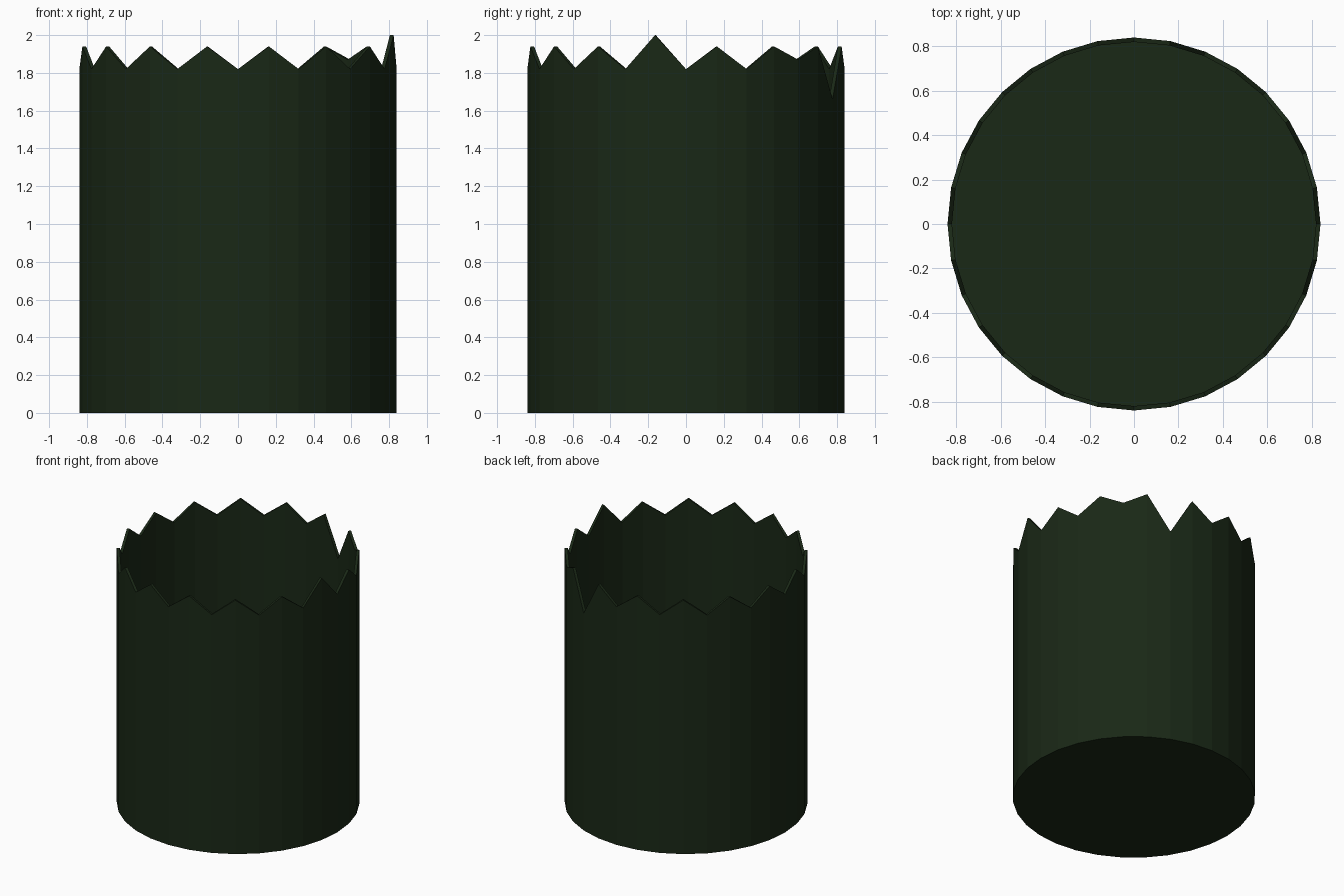
import bpy, bmesh
from math import cos, sin, tau

if "Cube" in bpy.data.objects:
    bpy.data.objects.remove(bpy.data.objects["Cube"])

SIDES, R_OUT, WALL, FLOOR = 32, 0.84, 0.02, 0.02
# Jagged rim: alternating teeth with a few irregular ones
heights = [1.94 if k % 2 else 1.82 for k in range(SIDES)]
heights[-1], heights[4], heights[6] = 2.0, 1.87, 1.66

bm = bmesh.new()


def ring(radius, zs):
    return [bm.verts.new((radius * cos(tau * k / SIDES),
                          radius * sin(tau * k / SIDES), z))
            for k, z in enumerate(zs)]


# Outer wall, rim and inner wall as successive rings
rings = [ring(R_OUT, [0] * SIDES), ring(R_OUT, heights),
         ring(R_OUT - WALL, heights), ring(R_OUT - WALL, [FLOOR] * SIDES)]
for a, b in zip(rings, rings[1:]):
    for k in range(SIDES):
        n = (k + 1) % SIDES
        bm.faces.new((a[k], a[n], b[n], b[k]))

# Underside and inside floor
bm.faces.new(rings[0][::-1])
bm.faces.new(rings[3])
bmesh.ops.recalc_face_normals(bm, faces=bm.faces[:])

mesh = bpy.data.meshes.new("jagged_cup")
bm.to_mesh(mesh)
bm.free()
cup = bpy.data.objects.new("jagged_cup", mesh)
bpy.context.collection.objects.link(cup)

# Dark green material
mat = bpy.data.materials.new("dark_green")
mat.diffuse_color = (0.010, 0.021, 0.008, 1)
mat.use_nodes = True
mat.node_tree.nodes["Principled BSDF"].inputs["Base Color"].default_value = mat.diffuse_color
mesh.materials.append(mat)
